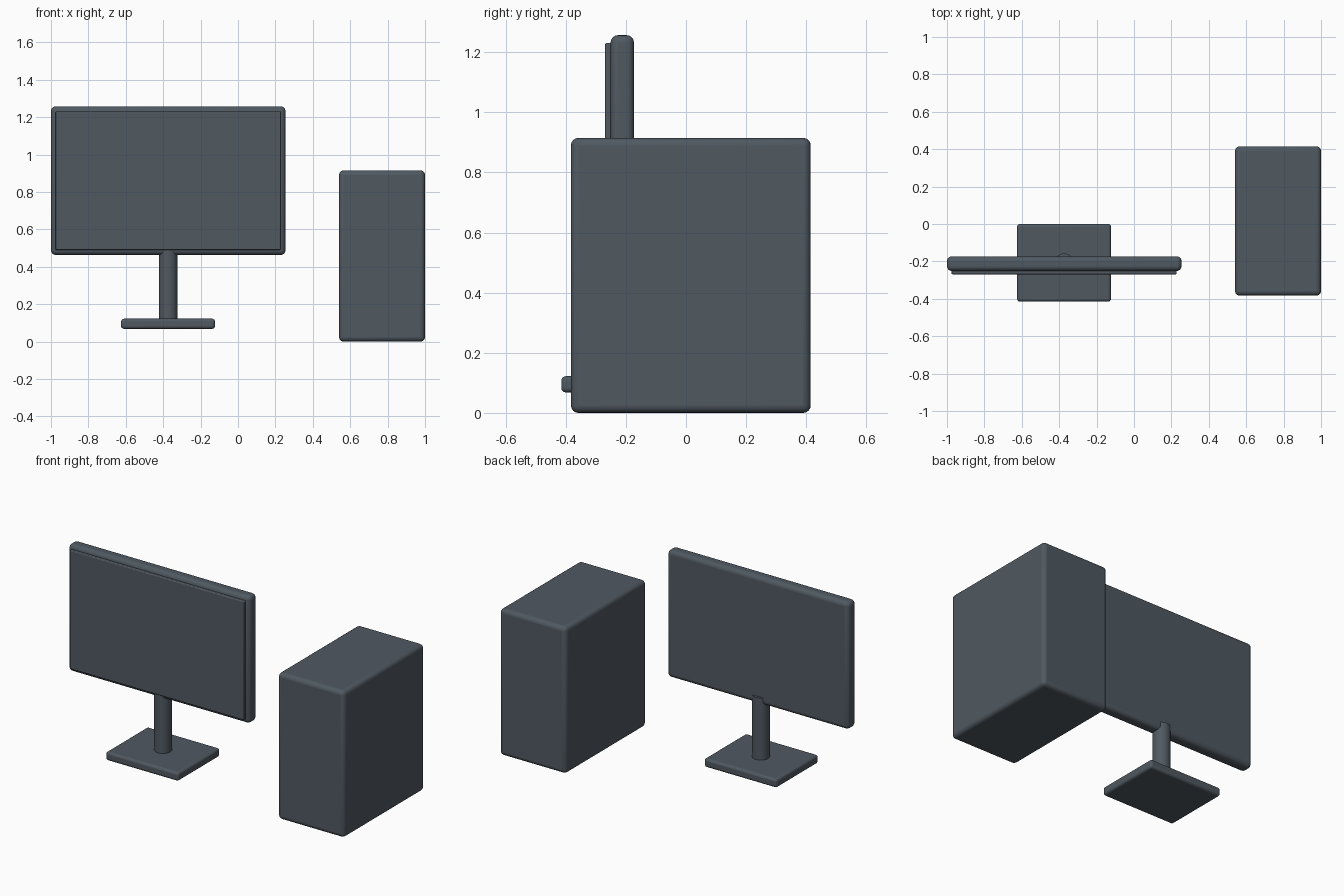
import bpy
import math

cube = bpy.data.objects.get("Cube")
if cube:
    bpy.data.objects.remove(cube, do_unlink=True)

# Single dark slate finish
slate = bpy.data.materials.new("dark slate")
slate.use_nodes = True
color = (0.08, 0.1, 0.12, 1)
slate.diffuse_color = color
slate.node_tree.nodes["Principled BSDF"].inputs["Base Color"].default_value = color


def finish(obj, name, bevel):
    obj.name = name
    obj.data.materials.append(slate)
    if bevel:
        mod = obj.modifiers.new("rounded edges", "BEVEL")
        mod.width = bevel
        mod.segments = 4
        mod.limit_method = "ANGLE"
    bpy.ops.object.shade_smooth_by_angle(angle=math.radians(35))


def rounded_box(name, low, high, bevel):
    center = [(a + b) / 2 for a, b in zip(low, high)]
    bpy.ops.mesh.primitive_cube_add(size=1, location=center)
    obj = bpy.context.object
    obj.scale = [b - a for a, b in zip(low, high)]
    bpy.ops.object.transform_apply(location=False, rotation=False, scale=True)
    finish(obj, name, bevel)


# Computer case
rounded_box("computer_case", (0.54, -0.383, 0), (1, 0.415, 0.915), 0.025)

# Monitor housing and raised screen panel
rounded_box("monitor_housing", (-1, -0.251, 0.463), (0.254, -0.173, 1.257), 0.025)
rounded_box("screen_panel", (-0.975, -0.269, 0.49), (0.228, -0.23, 1.231), 0.005)

# Stand foot and post
rounded_box("stand_foot", (-0.625, -0.415, 0.068), (-0.123, 0, 0.122), 0.015)
bpy.ops.mesh.primitive_cylinder_add(vertices=32, radius=0.05, depth=0.41,
                                    location=(-0.373, -0.207, 0.305))
finish(bpy.context.object, "stand_post", 0)
